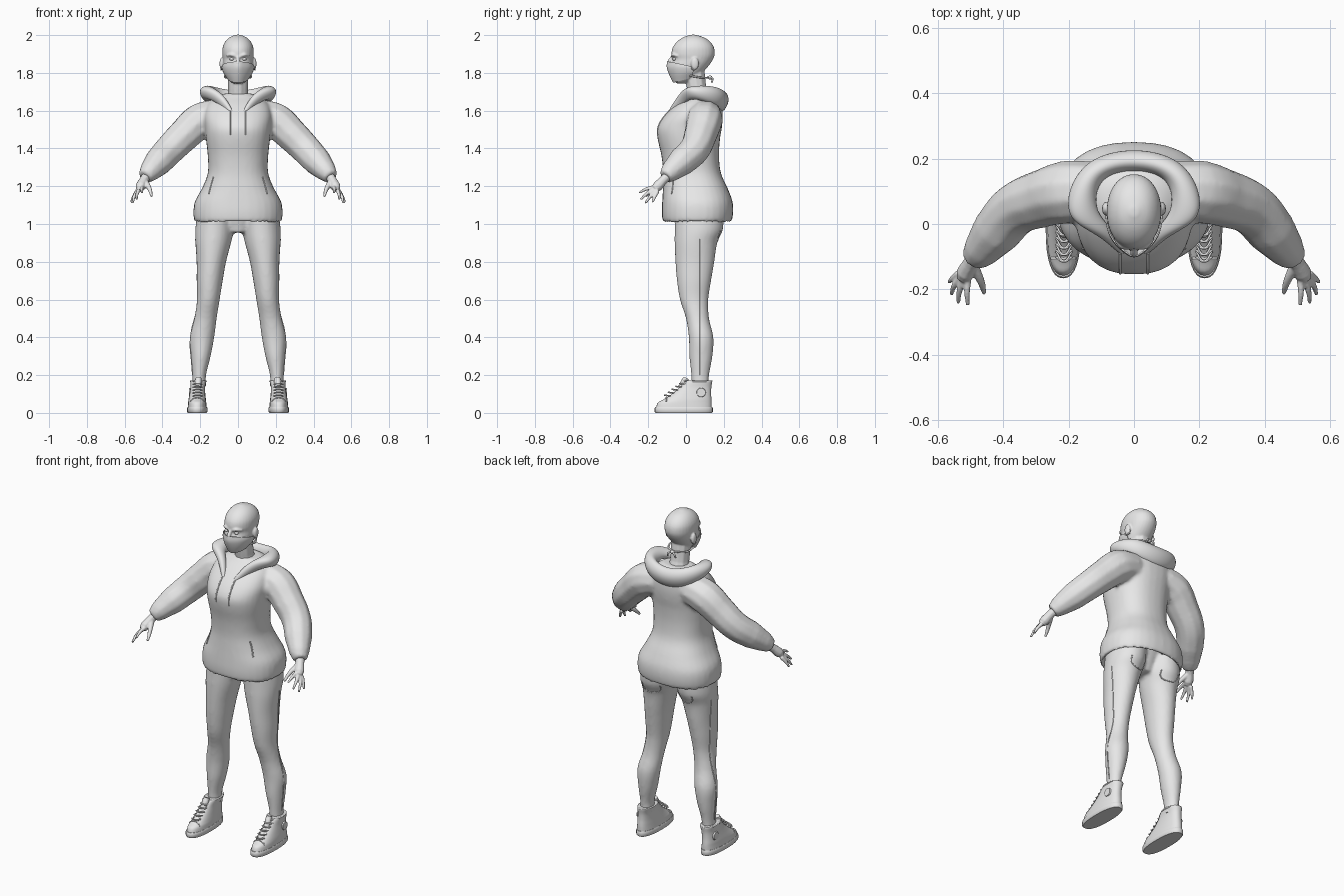
import bpy, bmesh, math
from mathutils import Vector
from mathutils.bvhtree import BVHTree

old = bpy.data.objects.get("Cube")
if old:
    bpy.data.objects.remove(old, do_unlink=True)

GREY = (0.8, 0.8, 0.8, 1)
mat = bpy.data.materials.new("light_grey")
mat.use_nodes = True
mat.diffuse_color = GREY
mat.node_tree.nodes["Principled BSDF"].inputs["Base Color"].default_value = GREY
made = []


def register(name, data):
    ob = bpy.data.objects.new(name, data)
    bpy.context.collection.objects.link(ob)
    data.materials.append(mat)
    made.append(ob)
    return ob


def select(obs):
    bpy.ops.object.select_all(action='DESELECT')
    for ob in obs:
        ob.select_set(True)
    bpy.context.view_layer.objects.active = obs[0]


def from_bmesh(name, bm):
    bmesh.ops.recalc_face_normals(bm, faces=bm.faces)
    me = bpy.data.meshes.new(name)
    bm.to_mesh(me)
    bm.free()
    return register(name, me)


def spline(rows, steps):
    """Catmull-Rom interpolation of equal-length tuples."""
    out = []
    for i in range(len(rows) - 1):
        quad = [rows[max(i - 1, 0)], rows[i], rows[i + 1], rows[min(i + 2, len(rows) - 1)]]
        for s in range(steps):
            t = s / steps
            out.append([b + t / 2 * (c - a + t * (2*a - 5*b + 4*c - d + t * (3*b - a - 3*c + d)))
                        for a, b, c, d in zip(*quad)])
    return out + [list(rows[-1])]


def loft(name, rows, side=1, power=2.0, steps=4, n=32):
    """Rows are (height, centre x, half width, front y, back y)."""
    bm = bmesh.new()
    rings = []
    for z, cx, rx, front, back in spline(rows, steps):
        ring = []
        for k in range(n):
            a = math.tau * k / n
            c, s = math.cos(a), math.sin(a)
            x = math.copysign(abs(c) ** (2 / power), c) * rx
            y = math.copysign(abs(s) ** (2 / power), s) * (back - front) / 2
            ring.append(bm.verts.new((side * (cx + x), (front + back) / 2 + y, z)))
        rings.append(ring)
    for lo, hi in zip(rings, rings[1:]):
        for k in range(n):
            bm.faces.new((lo[k], lo[k - 1], hi[k - 1], hi[k]))
    bm.faces.new(rings[0])
    bm.faces.new(rings[-1])
    return from_bmesh(name, bm)


def tube(name, points, radii, side=1, cyclic=False):
    cu = bpy.data.curves.new(name, 'CURVE')
    cu.dimensions = '3D'
    cu.bevel_depth, cu.bevel_resolution, cu.resolution_u = 1, 3, 5
    cu.use_fill_caps = True
    sp = cu.splines.new('BEZIER')
    sp.bezier_points.add(len(points) - 1)
    sp.use_cyclic_u = cyclic
    for i, (bp, p) in enumerate(zip(sp.bezier_points, points)):
        bp.co = (side * p[0], p[1], p[2])
        bp.radius = radii[i] if isinstance(radii, (list, tuple)) else radii
        bp.handle_left_type = bp.handle_right_type = 'AUTO'
    return register(name, cu)


def blob(name, centre, size, side=1):
    bm = bmesh.new()
    bmesh.ops.create_uvsphere(bm, u_segments=20, v_segments=12, radius=1)
    bmesh.ops.scale(bm, vec=size, verts=bm.verts)
    bmesh.ops.translate(bm, vec=(side * centre[0], centre[1], centre[2]), verts=bm.verts)
    return from_bmesh(name, bm)


def fuse(name, parts, voxel, repeat):
    """Join parts into one continuous skin."""
    select(parts)
    bpy.ops.object.convert(target='MESH')
    bpy.ops.object.join()
    ob = bpy.context.view_layer.objects.active
    for p in parts:
        made.remove(p)
    made.append(ob)
    ob.name = name
    rm = ob.modifiers.new("skin", 'REMESH')
    rm.mode, rm.voxel_size = 'VOXEL', voxel
    sm = ob.modifiers.new("relax", 'SMOOTH')
    sm.factor, sm.iterations = 0.5, repeat
    bpy.ops.object.convert(target='MESH')
    return ob


def project(ob, points, direction):
    """Drop points onto the surface of an object along a direction."""
    tree = BVHTree.FromPolygons([v.co for v in ob.data.vertices],
                                [p.vertices[:] for p in ob.data.polygons])
    hits = [tree.ray_cast(Vector(p), Vector(direction))[0] for p in points]
    return [h for h in hits if h]


# Hoodie body with a hollow hem, and sleeves
torso = [(1.07, 0, .19, -.08, .20), (1.02, 0, .215, -.105, .225), (1.012, 0, .23, -.122, .24),
         (1.06, 0, .236, -.128, .25), (1.12, 0, .228, -.126, .246), (1.19, 0, .19, -.122, .22),
         (1.27, 0, .16, -.12, .185), (1.36, 0, .16, -.13, .175), (1.45, 0, .17, -.15, .18),
         (1.51, 0, .175, -.152, .19), (1.57, 0, .18, -.118, .195), (1.63, 0, .165, -.06, .19),
         (1.67, 0, .12, -.01, .17), (1.69, 0, .08, .01, .14)]
sleeve = [(.10, .10, 1.575), (.2, .098, 1.545), (.28, .078, 1.475), (.36, .045, 1.395),
          (.42, -.022, 1.33), (.467, -.08, 1.278), (.492, -.108, 1.248)]
parts = [loft("hoodie", torso, power=2.35)]
for s in (1, -1):
    parts.append(tube("sleeve", sleeve, [.09, .098, .09, .083, .077, .058, .04], s))
hoodie = fuse("hoodie", parts, .01, 6)

# Hood draped round the neck: inner, rim, outer and under points per station
stations = [
    [(.008, -.085, 1.56), (.012, -.115, 1.575), (.03, -.112, 1.575), (.04, -.085, 1.56)],
    [(.055, -.005, 1.66), (.07, -.045, 1.69), (.115, -.035, 1.68), (.115, .0, 1.63)],
    [(.085, .03, 1.68), (.13, -.005, 1.73), (.215, .0, 1.73), (.185, .03, 1.65)],
    [(.10, .08, 1.68), (.15, .08, 1.75), (.225, .09, 1.72), (.19, .10, 1.63)],
    [(.08, .14, 1.66), (.125, .165, 1.75), (.165, .215, 1.69), (.12, .18, 1.585)],
    [(0, .15, 1.65), (0, .195, 1.72), (0, .262, 1.65), (0, .18, 1.55)]]
bm = bmesh.new()
grid = [[bm.verts.new(p) for p in st] for st in stations]
for a, b in zip(grid, grid[1:]):
    for j in range(4):
        bm.faces.new((a[j - 1], a[j], b[j], b[j - 1]))
bm.faces.new(grid[0])
hood = from_bmesh("hood", bm)
hood.modifiers.new("mirror", 'MIRROR').use_clip = True
hood.modifiers.new("round", 'SUBSURF').levels = 3

# Trousers
leg = [(.14, .205, .036, .03, .12), (.2, .205, .036, .028, .122), (.3, .197, .052, .018, .14),
       (.4, .19, .064, .015, .145), (.5, .172, .059, .0, .122), (.6, .157, .06, -.032, .118),
       (.7, .15, .069, -.048, .133), (.8, .141, .078, -.056, .15), (.9, .131, .094, -.06, .165),
       (.97, .124, .102, -.06, .195), (1.06, .115, .1, -.06, .2)]
trousers = fuse("trousers", [loft("leg", leg, s) for s in (1, -1)]
                + [loft("seat", [(.955, 0, .07, -.02, .12), (1.1, 0, .15, -.06, .18)])], .01, 3)

# Head, neck, nose, brows and ears
skull = [(1.745, 0, .03, -.05, .01), (1.765, 0, .052, -.066, .04), (1.80, 0, .068, -.076, .085),
         (1.84, 0, .077, -.08, .122), (1.872, 0, .08, -.071, .143), (1.90, 0, .083, -.077, .152),
         (1.935, 0, .081, -.07, .148), (1.965, 0, .068, -.048, .128), (1.988, 0, .045, -.015, .095),
         (2.002, 0, .012, .025, .05)]
parts = [loft("skull", skull, power=2.1),
         tube("neck", [(0, .085, 1.6), (0, .06, 1.7), (0, .045, 1.81)], [.07, .053, .055]),
         tube("nose", [(0, -.066, 1.89), (0, -.085, 1.865), (0, -.093, 1.845)], [.009, .011, .013])]
for s in (1, -1):
    parts.append(tube("brow", [(.012, -.074, 1.888), (.035, -.07, 1.896), (.06, -.046, 1.89)],
                      [.006, .008, .005], s))
    parts.append(blob("ear", (.086, .047, 1.848), (.012, .021, .034), s))
head = fuse("head", parts, .005, 3)

# Face mask, its tied strap and the eyes
bm = bmesh.new()
rows = spline([(1.772, .058, -.068, -.024), (1.80, .077, -.084, -.01),
               (1.825, .086, -.092, .004), (1.836, .086, -.086, .024)], 4)
grid = []
for i, (z, rx, front, lift) in enumerate(rows):
    line = []
    for k in range(25):
        a = math.radians(100) * (k / 12 - 1)
        ridge = .016 * math.exp(-(a / .35) ** 2) * i / len(rows)
        line.append(bm.verts.new((rx * math.sin(a), .02 - (.02 - front) * math.cos(a) - ridge,
                                  z + lift * math.cos(a))))
    grid.append(line)
for a, b in zip(grid, grid[1:]):
    for k in range(24):
        bm.faces.new((a[k], a[k + 1], b[k + 1], b[k]))
mask = from_bmesh("face_mask", bm)
mask.modifiers.new("cloth", 'SOLIDIFY').thickness = .004
blob("strap_knot", (0, .128, 1.775), (.014, .012, .011))
for s in (1, -1):
    tube("mask_strap", [(.07, .02, 1.785), (.062, .08, 1.775), (0, .122, 1.775)], .005, s)
    tube("strap_end", [(0, .128, 1.775), (.02, .14, 1.77), (.026, .137, 1.75)], .005, s)
    tube("ear_loop", [(.084, .02, 1.832), (.09, .045, 1.815), (.088, .065, 1.84)], .002, s)
    blob("eye", (.032, -.06, 1.873), (.014, .012, .008), s)

# Hands
fingers = [[(.508, -.165, 1.195), (.51, -.21, 1.185), (.508, -.248, 1.165)],
           [(.522, -.17, 1.185), (.534, -.208, 1.16), (.537, -.24, 1.13)],
           [(.53, -.162, 1.175), (.55, -.19, 1.145), (.558, -.215, 1.11)],
           [(.533, -.15, 1.175), (.553, -.165, 1.145), (.566, -.178, 1.115)]]
for s in (1, -1):
    parts = [tube("finger", f, [.012, .009, .006], s) for f in fingers]
    parts.append(tube("thumb", [(.49, -.13, 1.22), (.468, -.175, 1.185), (.457, -.212, 1.147)],
                      [.017, .012, .007], s))
    parts.append(tube("palm", [(.475, -.085, 1.265), (.5, -.122, 1.23), (.515, -.15, 1.2),
                               (.523, -.168, 1.185)], [.026, .024, .028, .02], s))
    fuse("hand", parts, .0045, 2)

# High-top shoes
sole = [(0, .216, .05, -.16, .138), (.006, .216, .054, -.166, .142),
        (.026, .216, .054, -.166, .142), (.032, .216, .051, -.162, .139)]
upper = [(.03, .216, .05, -.158, .136), (.055, .216, .048, -.148, .136), (.072, .216, .046, -.118, .135),
         (.10, .215, .042, -.075, .133), (.135, .213, .039, -.035, .134), (.168, .21, .042, -.005, .139),
         (.172, .209, .036, .005, .132)]
for s in (1, -1):
    loft("sole", sole, s, 2.4, 1)
    shoe = loft("shoe_upper", upper, s, 2.4)
    tube("collar", [(.21 + .04 * math.cos(a), .067 + .068 * math.sin(a), .168)
                    for a in [math.tau * k / 8 for k in range(8)]], .005, s, True)
    tube("tongue", [(.212, -.03, .13), (.21, -.008, .165), (.209, .0, .185)], [.016, .019, .015], s)
    for i in range(6):
        y, z = -.108 + .02 * i, .09 + .0155 * i
        for lean in (-.008, .008):
            tube("lace", [(.19, y + .016 - lean, z), (.214, y - .006, z + .004),
                          (.238, y + .016 + lean, z)], .0035, s)
    cap = project(shoe, [(s * (.18 + .012 * k), -.105, .3) for k in range(7)], (0, 0, -1))
    tube("toe_cap_edge", cap, .004)
    bm = bmesh.new()
    bmesh.ops.create_cone(bm, cap_ends=True, segments=20, radius1=.025, radius2=.023, depth=.008)
    for v in bm.verts:
        v.co = (s * (.256 + v.co.z), .08 + v.co.x, .108 + v.co.y)
    from_bmesh("ankle_patch", bm)

    # Drawstrings, pocket openings and trouser seams
    cord = project(hoodie, [(s * .042, -1, z) for z in (1.60, 1.565, 1.53, 1.5, 1.47)], (0, 1, 0))
    tube("drawstring", cord, .004)
    slit = project(hoodie, [(s * x, -1, z) for x, z in ((.13, 1.25), (.142, 1.21), (.155, 1.16))], (0, 1, 0))
    tube("pocket_edge", slit, .004)
    seam = project(trousers, [(s, .075, .2 + .08 * k) for k in range(10)], (-s, 0, 0))
    tube("side_seam", seam, .003)
    pocket = project(trousers, [(s * x, 1, z) for x, z in ((.06, .965), (.065, .93), (.11, .91), (.16, .93),
                                                         (.165, .965))], (0, -1, 0))
    tube("back_pocket_edge", pocket, .003)

# Finish: plain meshes with smooth shading
select(made)
bpy.ops.object.convert(target='MESH')
bpy.ops.object.shade_smooth_by_angle(angle=math.radians(45))
